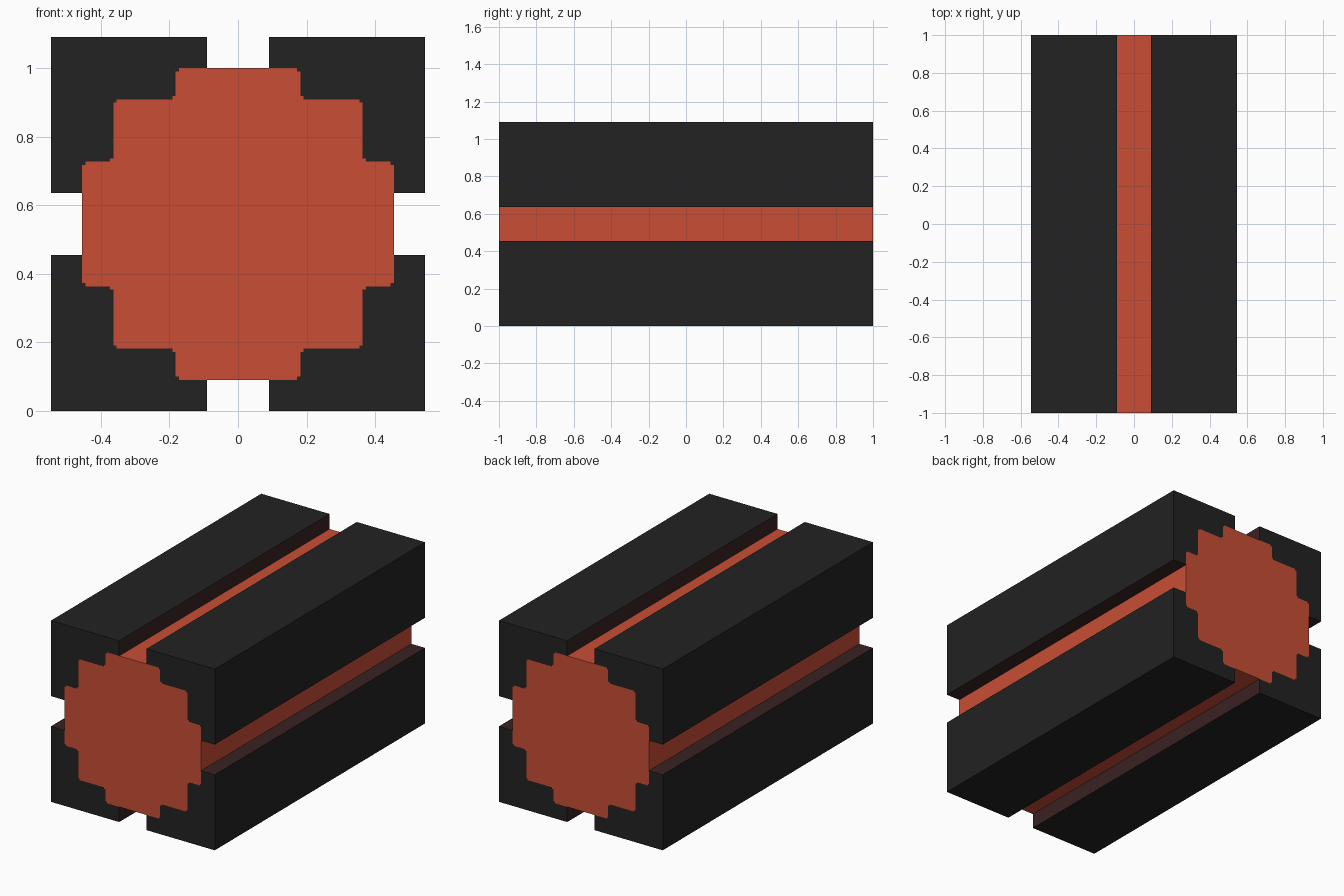
import bpy, bmesh

if "Cube" in bpy.data.objects:
    bpy.data.objects.remove(bpy.data.objects["Cube"])

U = 1 / 11            # profile unit: the section is 12 x 12 units
HALF_LENGTH = 1.0
CENTRE_Z = 6 * U


def material(name, colour):
    m = bpy.data.materials.new(name)
    m.diffuse_color = (*colour, 1)
    m.use_nodes = True
    m.node_tree.nodes["Principled BSDF"].inputs["Base Color"].default_value = m.diffuse_color
    return m


RED = material("brick red", (0.584, 0.076, 0.036))
BLACK = material("charcoal", (0.016, 0.016, 0.016))
BROWN = material("dark maroon", (0.042, 0.016, 0.016))

# Stepped joint between core and rail in one quadrant, top slot to side slot
STEPS = [(1, 5), (1.9, 5), (1.9, 4.9), (2, 4.9), (2, 4.1), (2.1, 4.1),
         (2.1, 4), (3.9, 4), (3.9, 3.9), (4, 3.9), (4, 2.1), (4.1, 2.1),
         (4.1, 2), (4.9, 2), (4.9, 1.9), (5, 1.9), (5, 1)]


def prism(name, profile, mats, side_slot):
    """Run a counter-clockwise profile along y; side_slot(a, b) gives the
    material index of each side wall, or None where it is buried."""
    bm = bmesh.new()
    front, back = [[bm.verts.new((x * U, y, CENTRE_Z + z * U)) for x, z in profile]
                   for y in (-HALF_LENGTH, HALF_LENGTH)]
    bm.faces.new(front)
    bm.faces.new(back[::-1])
    n = len(profile)
    for i in range(n):
        j = (i + 1) % n
        slot = side_slot(profile[i], profile[j])
        if slot is not None:
            f = bm.faces.new((front[i], back[i], back[j], front[j]))
            f.material_index = slot
    mesh = bpy.data.meshes.new(name)
    bm.to_mesh(mesh)
    bm.free()
    for m in mats:
        mesh.materials.append(m)
    bpy.context.collection.objects.link(bpy.data.objects.new(name, mesh))


def core_side(a, b):
    # Only the slot floors of the core are exposed
    mx, mz = abs(a[0] + b[0]) / 2, abs(a[1] + b[1]) / 2
    return 0 if min(mx, mz) < 0.5 else None


def rail_side(a, b):
    # Outer walls are charcoal, slot walls maroon, the stepped joint is buried
    mx, mz = abs(a[0] + b[0]) / 2, abs(a[1] + b[1]) / 2
    if max(mx, mz) > 5.9:
        return 0
    return 1 if max(mx, mz) > 5.2 else None


QUADRANTS = [("upper_right", 1, 1), ("upper_left", -1, 1),
             ("lower_left", -1, -1), ("lower_right", 1, -1)]

core = []
for label, sx, sz in QUADRANTS:
    flip = sx * sz
    # Quarter of the core outline
    core += [(sx * x, sz * z) for x, z in STEPS][::-flip]
    # Corner rail
    rail = [(sx * x, sz * z) for x, z in STEPS + [(6, 1), (6, 6), (1, 6)]]
    prism(label + "_rail", rail[::flip], [BLACK, BROWN], rail_side)

# Stepped round core
prism("core", core, [RED], core_side)
